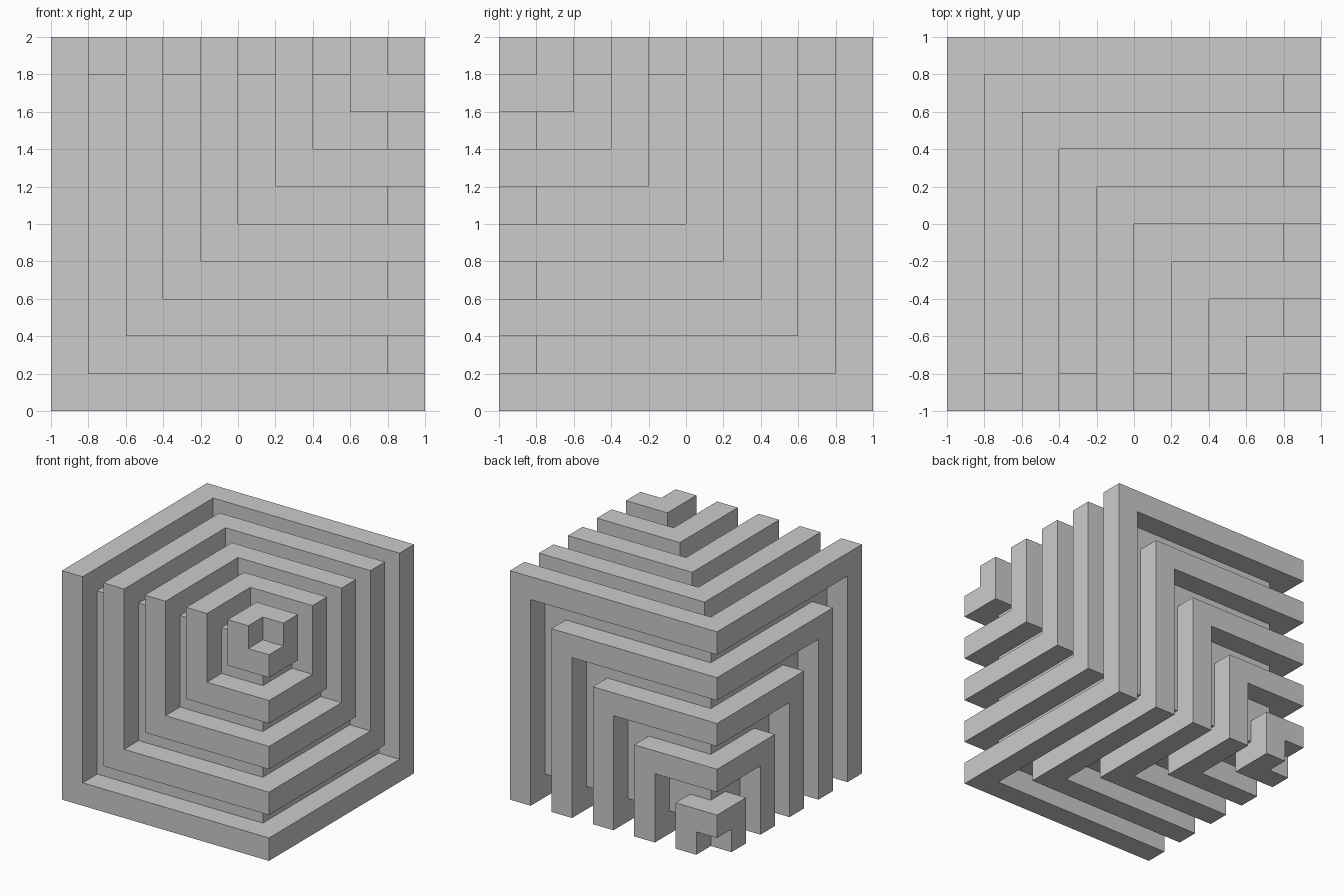
import bpy
import bmesh
from itertools import product
from mathutils import Vector

if "Cube" in bpy.data.objects:
    bpy.data.objects.remove(bpy.data.objects["Cube"])

W = 0.2  # bar thickness, also the diagonal step between copies


def corner_to_world(p):
    # Measured from the back-left-bottom corner of the cube
    return Vector((p[0] - 1, 1 - p[1], p[2]))


def ring_mesh(name, size):
    """Six connected cube edges: the hexagonal outline seen along the diagonal."""
    cuts = [0, W, size - W, size] if size > 2.5 * W else [0, W, size]
    last = len(cuts) - 2
    filled = {c for c in product(range(last + 1), repeat=3) if 0 in c and last in c}
    bm = bmesh.new()
    for cell in filled:
        for axis, side in product(range(3), (0, 1)):
            neighbour = list(cell)
            neighbour[axis] += 2 * side - 1
            if tuple(neighbour) in filled:
                continue
            u, v = (axis + 1) % 3, (axis + 2) % 3
            quad = []
            for a, b in ((0, 0), (1, 0), (1, 1), (0, 1)):
                idx = list(cell)
                idx[axis] += side
                idx[u] += a
                idx[v] += b
                quad.append(bm.verts.new(corner_to_world([cuts[n] for n in idx])))
            # y runs backwards, so low-side quads already face outward
            bm.faces.new(quad if side == 0 else quad[::-1])
    bmesh.ops.remove_doubles(bm, verts=bm.verts, dist=1e-4)
    bmesh.ops.dissolve_limit(bm, angle_limit=0.01, verts=bm.verts, edges=bm.edges)
    mesh = bpy.data.meshes.new(name)
    bm.to_mesh(mesh)
    bm.free()
    return mesh


# Nested hexagonal tubes: each ring repeats along the cube diagonal
for cells in (10, 8, 6, 4, 2):
    name = f"hexagonal_ring_{cells}"
    ring = bpy.data.objects.new(name, ring_mesh(name, cells * W))
    bpy.context.collection.objects.link(ring)
    if cells < 10:
        array = ring.modifiers.new("diagonal_copies", 'ARRAY')
        array.count = 11 - cells
        array.use_relative_offset = False
        array.use_constant_offset = True
        array.constant_offset_displace = (W, -W, W)
